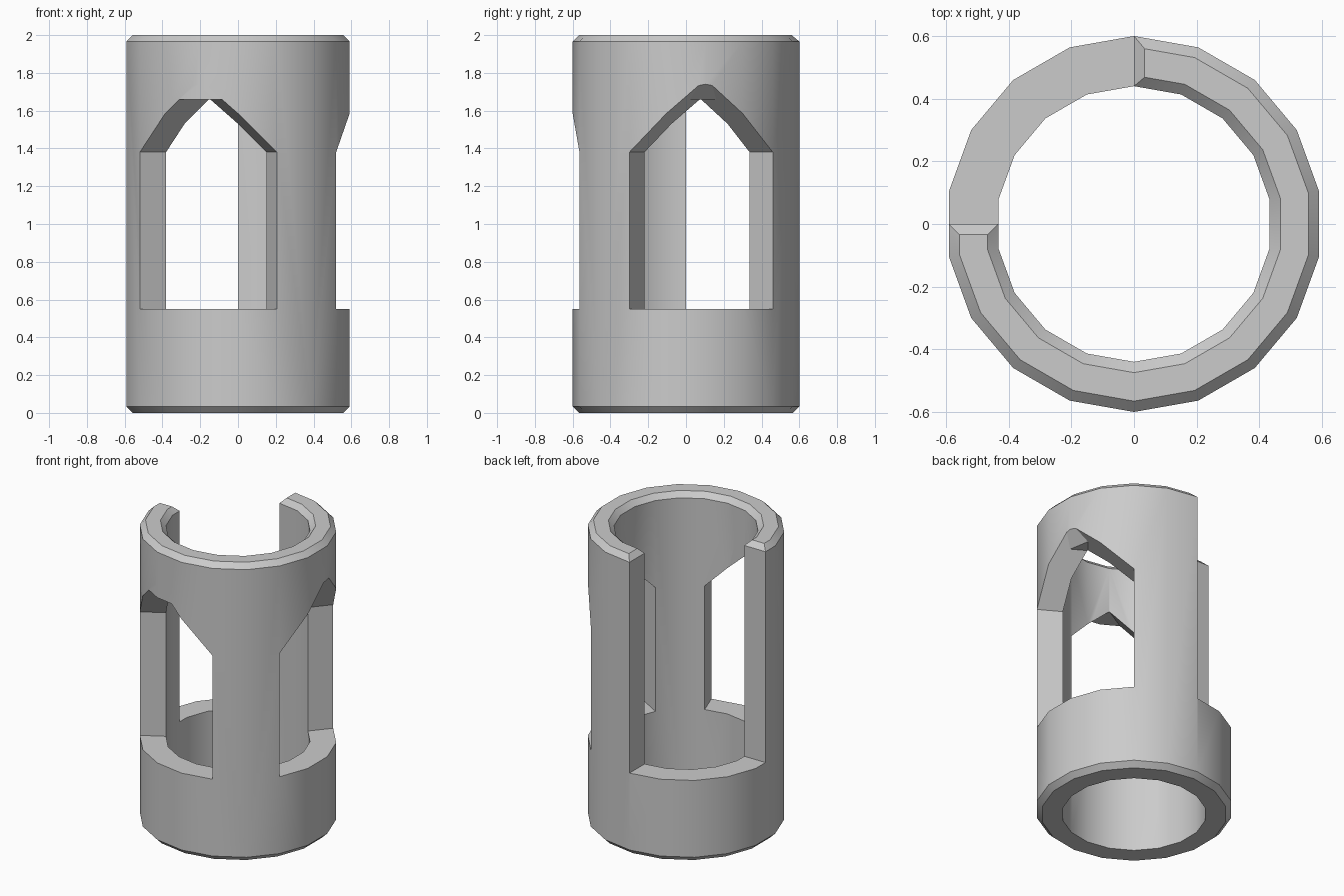
import bpy
import bmesh
from math import radians, sin, cos
from mathutils import Vector

if "Cube" in bpy.data.objects:
    bpy.data.objects.remove(bpy.data.objects["Cube"])

SIDES = 18
R_OUT, R_IN = 0.6, 0.44
HEIGHT, SILL, SPRING, PEAK = 2.0, 0.55, 1.38, 1.66
CHAMFER = 0.034


def polar(r, deg, z=0.0):
    return Vector((r * cos(radians(deg)), r * sin(radians(deg)), z))


def to_object(bm, name):
    bmesh.ops.recalc_face_normals(bm, faces=bm.faces)
    mesh = bpy.data.meshes.new(name)
    bm.to_mesh(mesh)
    bm.free()
    obj = bpy.data.objects.new(name, mesh)
    bpy.context.collection.objects.link(obj)
    return obj


def prism(outline, z0, z1):
    bm = bmesh.new()
    face = bm.faces.new([bm.verts.new((p[0], p[1], z0)) for p in outline])
    ext = bmesh.ops.extrude_face_region(bm, geom=[face], use_keep_orig=True)
    verts = [v for v in ext["geom"] if isinstance(v, bmesh.types.BMVert)]
    bmesh.ops.translate(bm, verts=verts, vec=(0, 0, z1 - z0))
    return bm


def trim(bm, point, normal):
    """Cut away the side the normal points to and cap the opening."""
    bmesh.ops.bisect_plane(bm, geom=bm.verts[:] + bm.edges[:] + bm.faces[:],
                           plane_co=point, plane_no=normal, clear_outer=True)
    edges = [e for e in bm.edges if e.is_boundary]
    bmesh.ops.holes_fill(bm, edges=edges, sides=0)


def window_cutter(mid, name, sloped_top):
    """Radial wedge with a pitched roof, topped flat or with an outward slope."""
    a, b = mid - 40, mid + 40
    bm = prism([(0, 0), polar(1.2, a), polar(1.2, b)], SILL, 3)
    up = Vector((0, 0, 1))
    spring = Vector((0, 0, SPRING))
    trim(bm, spring, up - polar(1, a + 90))
    trim(bm, spring, up - polar(1, b - 90))
    if sloped_top:
        trim(bm, polar(0.52, mid, PEAK), up - polar(1, mid))
    else:
        trim(bm, Vector((0, 0, PEAK)), up)
    return to_object(bm, name)


# Tube: lathed section with a chamfered foot
section = [(R_IN, 0), (R_OUT - CHAMFER, 0), (R_OUT, CHAMFER),
           (R_OUT, HEIGHT), (R_IN, HEIGHT)]
bm = bmesh.new()
rings = [[bm.verts.new(polar(r, 10 + i * 360 / SIDES, z)) for r, z in section]
         for i in range(SIDES)]
for i, ring in enumerate(rings):
    nxt = rings[(i + 1) % SIDES]
    for j in range(len(section)):
        k = (j + 1) % len(section)
        bm.faces.new((ring[j], nxt[j], nxt[k], ring[k]))
sleeve = to_object(bm, "slotted_sleeve")

# Open slot in the back right quarter, and two pointed windows
cutters = [to_object(prism([(-1, 0), (0, 0), (0, 1), (-1, 1)], SILL, 3), "slot_cutter")]
for side, mid in (("front", 250), ("left", 10)):
    for sloped in (False, True):
        cutters.append(window_cutter(mid, side + "_window_cutter", sloped))
for cutter in cutters:
    cutter.hide_render = True
    mod = sleeve.modifiers.new(cutter.name, "BOOLEAN")
    mod.operation, mod.solver, mod.object = "DIFFERENCE", "EXACT", cutter

bpy.context.view_layer.update()
result = bpy.data.meshes.new_from_object(
    sleeve.evaluated_get(bpy.context.evaluated_depsgraph_get()))
sleeve.modifiers.clear()
sleeve.data = result
for cutter in cutters:
    bpy.data.objects.remove(cutter)

# Chamfer around the whole open top rim
bm = bmesh.new()
bm.from_mesh(result)
bmesh.ops.remove_doubles(bm, verts=bm.verts, dist=0.0005)
bmesh.ops.dissolve_limit(bm, angle_limit=radians(0.5), verts=bm.verts, edges=bm.edges)
rim = [e for e in bm.edges
       if all(v.co.z > HEIGHT - 0.001 for v in e.verts)
       and any(abs(f.normal.z) < 0.5 for f in e.link_faces)]
bmesh.ops.bevel(bm, geom=rim, offset=CHAMFER, offset_type="OFFSET",
                segments=1, affect="EDGES", profile=0.5)
bm.to_mesh(result)
bm.free()

# Plain grey finish
grey = bpy.data.materials.new("plain_grey")
grey.use_nodes = True
colour = (0.6, 0.6, 0.6, 1)
grey.diffuse_color = colour
grey.node_tree.nodes["Principled BSDF"].inputs["Base Color"].default_value = colour
result.materials.clear()
result.materials.append(grey)
for poly in result.polygons:
    poly.material_index = 0

bpy.ops.object.select_all(action="DESELECT")
sleeve.select_set(True)
bpy.context.view_layer.objects.active = sleeve
bpy.ops.object.shade_smooth_by_angle(angle=radians(30))
